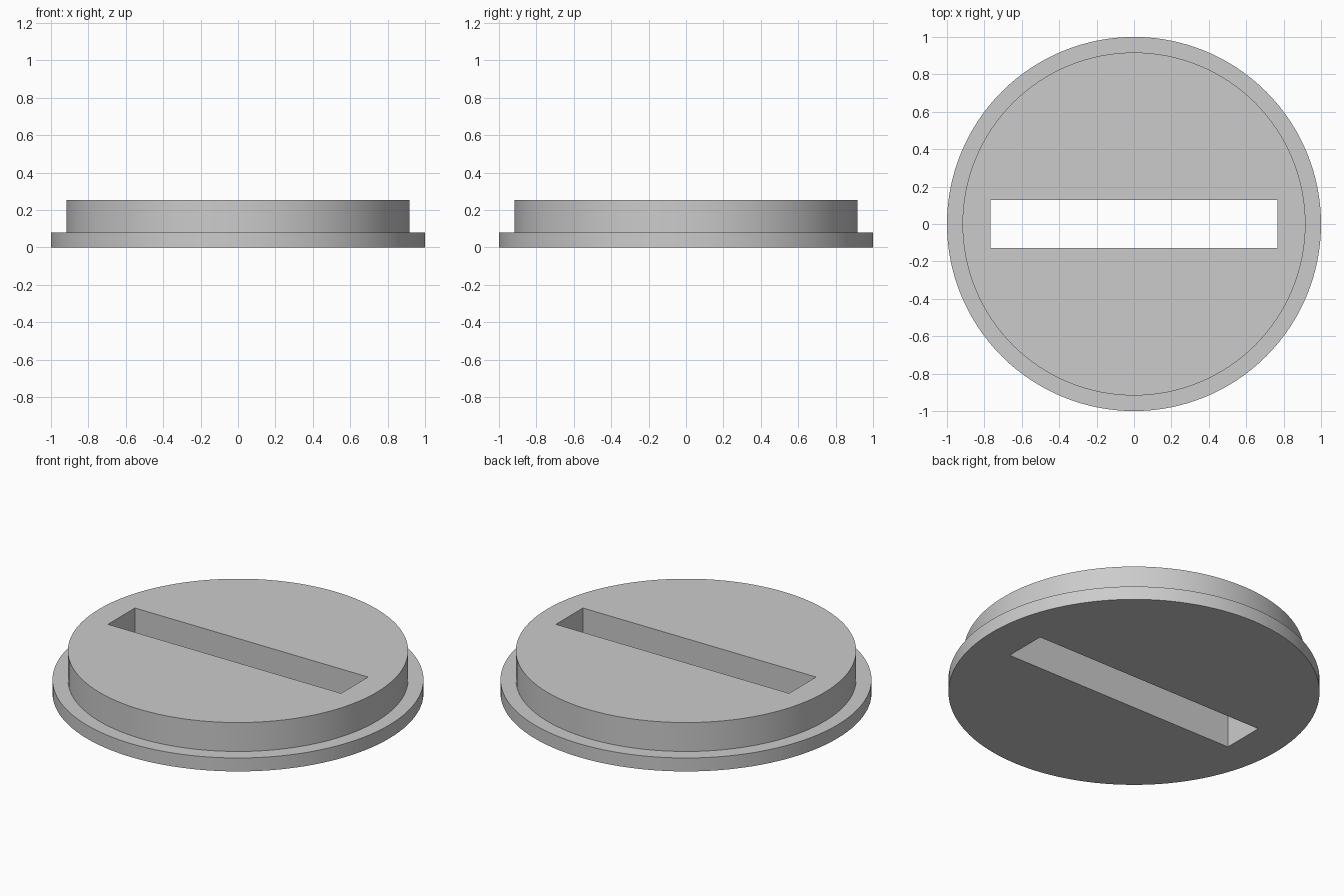
import bpy
import bmesh
import math

if "Cube" in bpy.data.objects:
    bpy.data.objects.remove(bpy.data.objects["Cube"], do_unlink=True)

SEGMENTS = 128
FLANGE_RADIUS, FLANGE_TOP = 1.0, 0.08
PLUG_RADIUS, PLUG_TOP = 0.917, 0.252
SLOT_SIZE = (1.534, 0.254, 1.0)

# Single grey plastic
grey = bpy.data.materials.new("plain grey")
grey.use_nodes = True
colour = (0.6, 0.6, 0.6, 1)
grey.diffuse_color = colour
grey.node_tree.nodes["Principled BSDF"].inputs["Base Color"].default_value = colour


def add_object(name, bm):
    mesh = bpy.data.meshes.new(name)
    bm.to_mesh(mesh)
    bm.free()
    mesh.materials.append(grey)
    obj = bpy.data.objects.new(name, mesh)
    bpy.context.collection.objects.link(obj)
    return obj


# Stepped round lid: wide flange below a narrower plug
bm = bmesh.new()
profile = [(FLANGE_RADIUS, 0), (FLANGE_RADIUS, FLANGE_TOP),
           (PLUG_RADIUS, FLANGE_TOP), (PLUG_RADIUS, PLUG_TOP)]
rings = []
for radius, z in profile:
    angles = [math.tau * i / SEGMENTS for i in range(SEGMENTS)]
    rings.append([bm.verts.new((radius * math.cos(a), radius * math.sin(a), z))
                  for a in angles])
for low, high in zip(rings, rings[1:]):
    for i in range(SEGMENTS):
        j = (i + 1) % SEGMENTS
        bm.faces.new((low[i], low[j], high[j], high[i]))
bm.faces.new(rings[0][::-1])
bm.faces.new(rings[-1])
lid = add_object("slotted_lid", bm)

# Cutter for the straight slot through the lid
bm = bmesh.new()
bmesh.ops.create_cube(bm, size=1)
bmesh.ops.scale(bm, vec=SLOT_SIZE, verts=bm.verts)
cutter = add_object("slot_cutter", bm)
cutter.hide_render = True

# Cut the slot, then drop the cutter
cut = lid.modifiers.new("slot", 'BOOLEAN')
cut.operation = 'DIFFERENCE'
cut.solver = 'EXACT'
cut.object = cutter
bpy.ops.object.select_all(action='DESELECT')
lid.select_set(True)
bpy.context.view_layer.objects.active = lid
bpy.ops.object.modifier_apply(modifier=cut.name)
bpy.data.objects.remove(cutter, do_unlink=True)

# Smooth round walls with crisp rims
bpy.ops.object.shade_smooth_by_angle(angle=math.radians(30))
